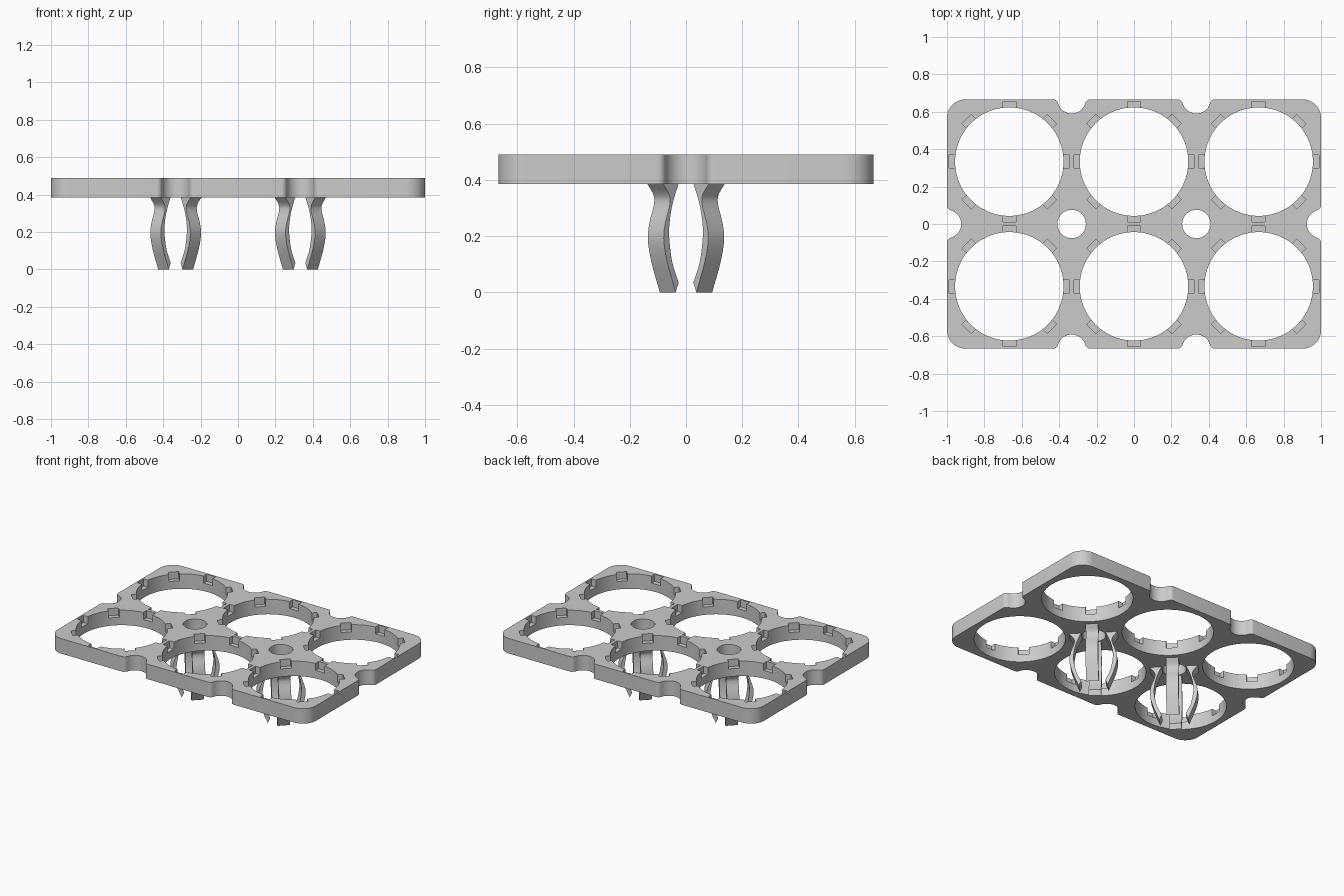
import bpy, bmesh
from math import sin, cos, pi, sqrt, acos
from mathutils import Matrix, Vector

if "Cube" in bpy.data.objects:
    bpy.data.objects.remove(bpy.data.objects["Cube"])

grey = bpy.data.materials.new("light grey plastic")
grey.use_nodes = True
COLOUR = (0.6, 0.6, 0.6, 1)
grey.diffuse_color = COLOUR
grey.node_tree.nodes["Principled BSDF"].inputs["Base Color"].default_value = COLOUR

PITCH = 2 / 3
HX, HY = 1.0, PITCH
Z0, Z1 = 0.385, 0.49
RING, HOLE, FILLET, CORNER = 0.29, 0.076, 0.029, 0.1
CELLS = [(x * PITCH, y * PITCH / 2) for x in (-1, 0, 1) for y in (-1, 1)]


def make_object(name, bm):
    bmesh.ops.recalc_face_normals(bm, faces=bm.faces)
    mesh = bpy.data.meshes.new(name)
    bm.to_mesh(mesh)
    bm.free()
    mesh.materials.append(grey)
    ob = bpy.data.objects.new(name, mesh)
    bpy.context.collection.objects.link(ob)
    return ob


def smooth(ob):
    bpy.ops.object.select_all(action='DESELECT')
    ob.select_set(True)
    bpy.context.view_layer.objects.active = ob
    bpy.ops.object.shade_smooth_by_angle(angle=pi / 6)


def arc(cx, cy, r, a0, a1, n):
    return [Vector((cx + r * cos(a0 + (a1 - a0) * i / n),
                    cy + r * sin(a0 + (a1 - a0) * i / n))) for i in range(n + 1)]


def notch(direction, centre):
    """Rounded bite in a straight edge, walking along `direction`, inside on the left."""
    d = Vector(direction)
    inward = Vector((-d.y, d.x))
    half = sqrt((HOLE + FILLET) ** 2 - FILLET ** 2)
    a = acos(half / (HOLE + FILLET))
    local = arc(-half, FILLET, FILLET, -pi / 2, -a, 6)
    local += arc(0, 0, HOLE, pi - a, a, 20)[1:-1]
    local += arc(half, FILLET, FILLET, pi + a, 3 * pi / 2, 6)
    return [Vector(centre) + d * p.x + inward * p.y for p in local]


# Outer outline of the plate, counter-clockwise
outline = []
third = PITCH / 2
outline += notch((1, 0), (-third, -HY)) + notch((1, 0), (third, -HY))
outline += arc(HX - CORNER, -HY + CORNER, CORNER, -pi / 2, 0, 12)
outline += notch((0, 1), (HX, 0))
outline += arc(HX - CORNER, HY - CORNER, CORNER, 0, pi / 2, 12)
outline += notch((-1, 0), (third, HY)) + notch((-1, 0), (-third, HY))
outline += arc(-HX + CORNER, HY - CORNER, CORNER, pi / 2, pi, 12)
outline += notch((0, -1), (-HX, 0))
outline += arc(-HX + CORNER, -HY + CORNER, CORNER, pi, 3 * pi / 2, 12)

loops = [outline]
loops += [arc(x, y, RING, 0, 2 * pi, 80)[:-1] for x, y in CELLS]
loops += [arc(x, 0, HOLE, 0, 2 * pi, 32)[:-1] for x in (-third, third)]

# Plate with large rings and small centre holes
bm = bmesh.new()
edges = []
for loop in loops:
    vs = [bm.verts.new((p.x, p.y, Z0)) for p in loop]
    edges += [bm.edges.new((vs[i - 1], vs[i])) for i in range(len(vs))]
bmesh.ops.triangle_fill(bm, use_beauty=True, edges=edges, normal=(0, 0, 1))
ext = bmesh.ops.extrude_face_region(bm, geom=bm.faces[:])
top = [g for g in ext["geom"] if isinstance(g, bmesh.types.BMVert)]
bmesh.ops.translate(bm, verts=top, vec=(0, 0, Z1 - Z0))
plate = make_object("holder_plate", bm)

# Eight shallow slots in the upper rim of every ring
bm = bmesh.new()
SLOT_IN, SLOT_OUT, SLOT_W, SLOT_D = 0.26, 0.322, 0.07, 0.05
for x, y in CELLS:
    for k in range(8):
        m = (Matrix.Translation((x, y, Z1))
             @ Matrix.Rotation(k * pi / 4, 4, 'Z')
             @ Matrix.Translation(((SLOT_IN + SLOT_OUT) / 2, 0, 0))
             @ Matrix.Diagonal((SLOT_OUT - SLOT_IN, SLOT_W, 2 * SLOT_D, 1)))
        bmesh.ops.create_cube(bm, size=1, matrix=m)
cutter = make_object("slot_cutter", bm)
cutter.hide_render = True
mod = plate.modifiers.new("slots", 'BOOLEAN')
mod.operation, mod.solver, mod.object = 'DIFFERENCE', 'EXACT', cutter
bpy.ops.object.select_all(action='DESELECT')
plate.select_set(True)
bpy.context.view_layer.objects.active = plate
bpy.ops.object.modifier_apply(modifier=mod.name)
bpy.data.objects.remove(cutter)
smooth(plate)


def spline(points, steps=4):
    """Smooth curve through the given (radius, height) points."""
    p = [Vector(q) for q in points]
    p = [2 * p[0] - p[1]] + p + [2 * p[-1] - p[-2]]
    out = []
    for a, b, c, d in zip(p, p[1:], p[2:], p[3:]):
        for i in range(steps):
            t = i / steps
            out.append(0.5 * (2 * b + (c - a) * t + (2 * a - 5 * b + 4 * c - d) * t ** 2
                              + (3 * b - a - 3 * c + d) * t ** 3))
    return out + [p[-2]]


# Bowed spring legs, four under each small hole
OUTER = [(0.092, 0), (0.135, 0.11), (0.152, 0.19), (0.143, 0.25),
         (0.122, 0.31), (0.123, 0.345), (0.155, 0.387)]
INNER = [(0.077, 0.035), (0.11, 0.11), (0.125, 0.2), (0.122, 0.25),
         (0.112, 0.3), (0.096, 0.345), (0.077, 0.387)]
LEG_W = 0.08


def spring_leg(name, x, angle):
    bm = bmesh.new()
    rows = []
    for o, i in zip(spline(OUTER), spline(INNER)):
        rows.append([bm.verts.new((p.x, s * LEG_W / 2, p.y))
                     for p, s in ((o, -1), (o, 1), (i, 1), (i, -1))])
    for a, b in zip(rows, rows[1:]):
        for k in range(4):
            bm.faces.new((a[k - 1], a[k], b[k], b[k - 1]))
    bm.faces.new(rows[0])
    bm.faces.new(rows[-1])
    bm.transform(Matrix.Translation((x, 0, 0)) @ Matrix.Rotation(angle, 4, 'Z'))
    smooth(make_object(name, bm))


for side, x in (("right", -third), ("left", third)):
    for k in range(4):
        spring_leg(f"{side}_spring_leg_{k + 1}", x, pi / 4 + k * pi / 2)
